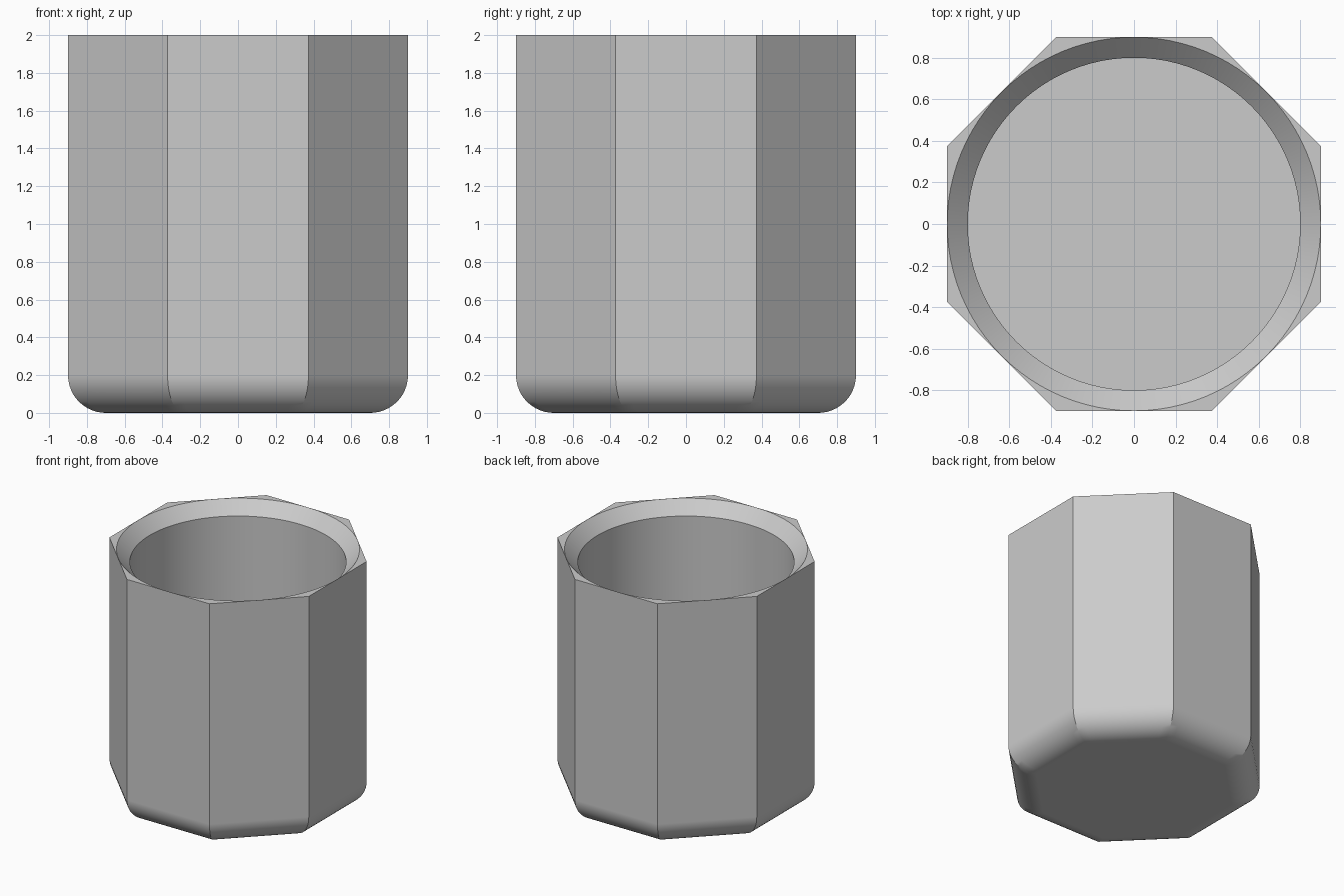
import bpy, bmesh
from math import pi, sin, cos, radians

SEGMENTS = 96        # divisible by 8 so that the octagon corners are hit exactly
APOTHEM = 0.9
HEIGHT = 2.0
FILLET = 0.2
BORE = 0.8
CHAMFER = 0.1
FLOOR = 0.1

cube = bpy.data.objects.get("Cube")
if cube:
    bpy.data.objects.remove(cube, do_unlink=True)


def make_material(name, color):
    mat = bpy.data.materials.new(name)
    mat.use_nodes = True
    mat.diffuse_color = color
    mat.node_tree.nodes["Principled BSDF"].inputs["Base Color"].default_value = color
    return mat


def octagon_radius(angle, apothem):
    """Distance from the centre to an octagon whose flats face the axes."""
    off = (angle + pi / 8) % (pi / 4) - pi / 8
    return apothem / cos(off)


def add_ring(bm, z, size, octagonal):
    ring = []
    for i in range(SEGMENTS):
        a = 2 * pi * i / SEGMENTS
        r = octagon_radius(a, size) if octagonal else size
        ring.append(bm.verts.new((r * cos(a), r * sin(a), z)))
    return ring


# Section from the underside, up the outside, then down into the bore
STEPS = 12
section = []
for k in range(STEPS + 1):
    t = pi / 2 * k / STEPS
    section.append((FILLET * (1 - cos(t)), APOTHEM - FILLET + FILLET * sin(t), True))
section += [
    (HEIGHT, APOTHEM, True),
    (HEIGHT, APOTHEM - 0.001, False),
    (HEIGHT - CHAMFER, BORE, False),
    (FLOOR, BORE, False),
]

# Octagonal cup body with a round chamfered bore
bm = bmesh.new()
rings = [add_ring(bm, *s) for s in section]
for low, high in zip(rings, rings[1:]):
    for i in range(SEGMENTS):
        j = (i + 1) % SEGMENTS
        bm.faces.new((low[i], low[j], high[j], high[i]))
bm.faces.new(list(reversed(rings[0])))
bm.faces.new(rings[-1])

mesh = bpy.data.meshes.new("octagonal_cup")
bm.to_mesh(mesh)
bm.free()
cup = bpy.data.objects.new("octagonal_cup", mesh)
bpy.context.collection.objects.link(cup)
mesh.materials.append(make_material("light grey", (0.6, 0.6, 0.6, 1)))

# Smooth fillet and bore, crisp flats and rims
bpy.ops.object.select_all(action="DESELECT")
cup.select_set(True)
bpy.context.view_layer.objects.active = cup
bpy.ops.object.shade_smooth_by_angle(angle=radians(25))
weighted = cup.modifiers.new("flat_face_normals", "WEIGHTED_NORMAL")
weighted.keep_sharp = True
